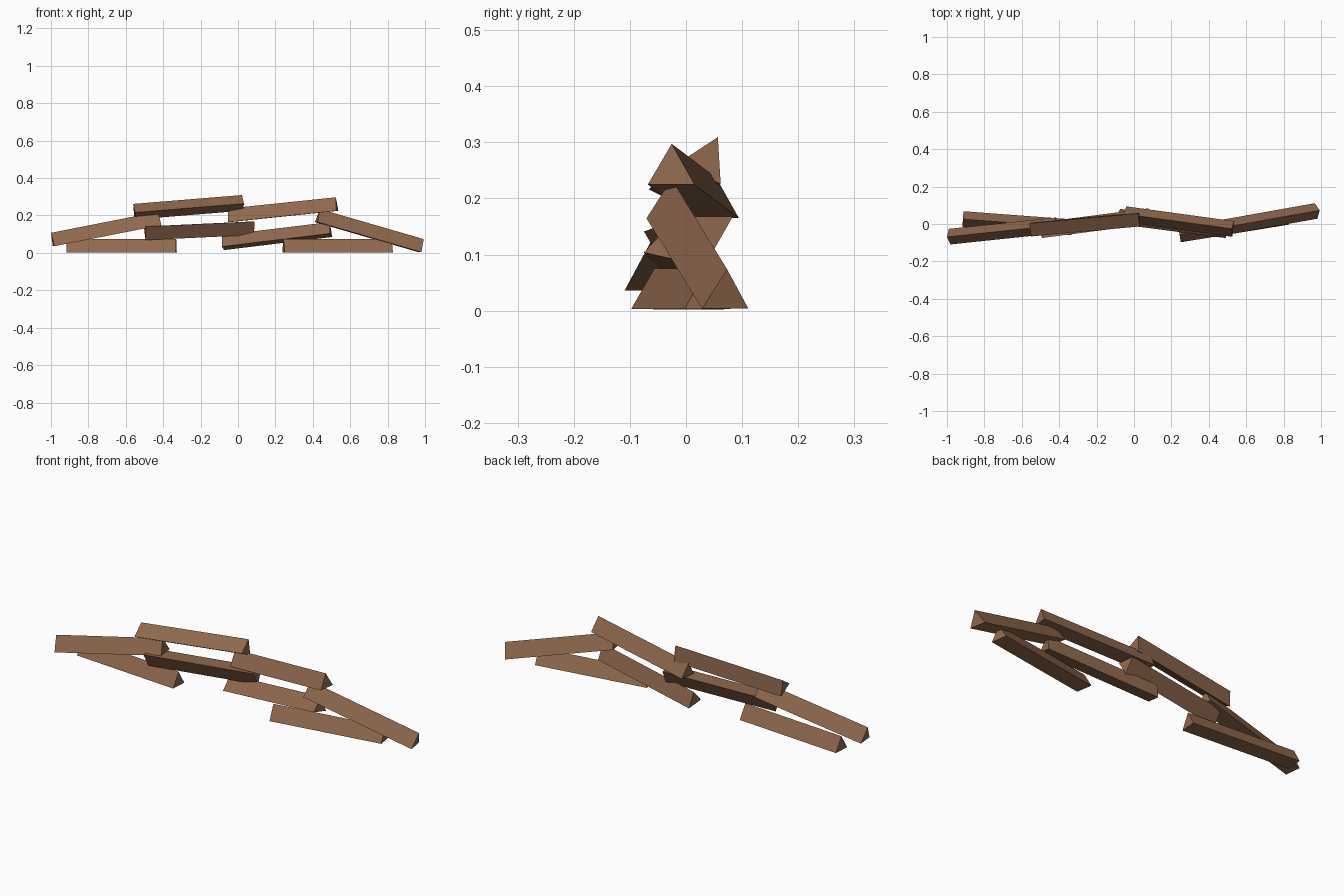
import bpy
import bmesh
import math
from mathutils import Vector, Matrix

if "Cube" in bpy.data.objects:
    bpy.data.objects.remove(bpy.data.objects["Cube"])

LENGTH = 0.586          # length of every log
RADIUS = 0.0485         # centre to corner of the triangular section

wood = bpy.data.materials.new("brown_wood")
wood.diffuse_color = (0.28, 0.14, 0.076, 1)
wood.use_nodes = True
wood.node_tree.nodes["Principled BSDF"].inputs["Base Color"].default_value = wood.diffuse_color


def log(name, left, right, apex):
    """Triangular split log between two end centres, one ridge facing apex."""
    left, right = Vector(left), Vector(right)
    d = (right - left).normalized()
    a = Vector((0, apex[0], apex[1]))
    a = (a - d * a.dot(d)).normalized()
    mid = (left + right) / 2
    bm = bmesh.new()
    ends = []
    for sign in (-1, 1):
        ends.append([bm.verts.new(mid + d * sign * LENGTH / 2
                     + Matrix.Rotation(k * math.tau / 3, 3, d) @ a * RADIUS)
                     for k in range(3)])
    for ring in ends:
        bm.faces.new(ring)
    for k in range(3):
        j = (k + 1) % 3
        bm.faces.new((ends[0][k], ends[0][j], ends[1][j], ends[1][k]))
    bmesh.ops.recalc_face_normals(bm, faces=bm.faces)
    mesh = bpy.data.meshes.new(name)
    bm.to_mesh(mesh)
    bm.free()
    mesh.materials.append(wood)
    bpy.context.collection.objects.link(bpy.data.objects.new(name, mesh))


# logs lying on the ground
log("ground_log_left", (-0.912, 0.026, 0.026), (-0.333, -0.017, 0.026), (0, 1))
log("ground_log_right", (0.245, -0.056, 0.027), (0.820, 0.038, 0.027), (0, 1))
# logs leaning at both ends
log("leaning_log_left", (-0.990, -0.068, 0.060), (-0.419, -0.008, 0.172), (0, 1))
log("leaning_log_right", (0.425, -0.028, 0.188), (0.980, 0.071, 0.027), (0, 1))
# middle layer, the left one upside down
log("middle_log_left", (-0.496, -0.033, 0.117), (0.083, 0.042, 0.144), (0, -1))
log("middle_log_right", (-0.082, 0.046, 0.048), (0.495, -0.029, 0.118), (0.23, 1))
# top layer, the left one on its side
log("top_log_left", (-0.553, -0.018, 0.219), (0.025, 0.035, 0.266), (-1, -0.06))
log("top_log_right", (-0.0485, 0.053, 0.189), (0.5275, -0.026, 0.249), (0, 1))
